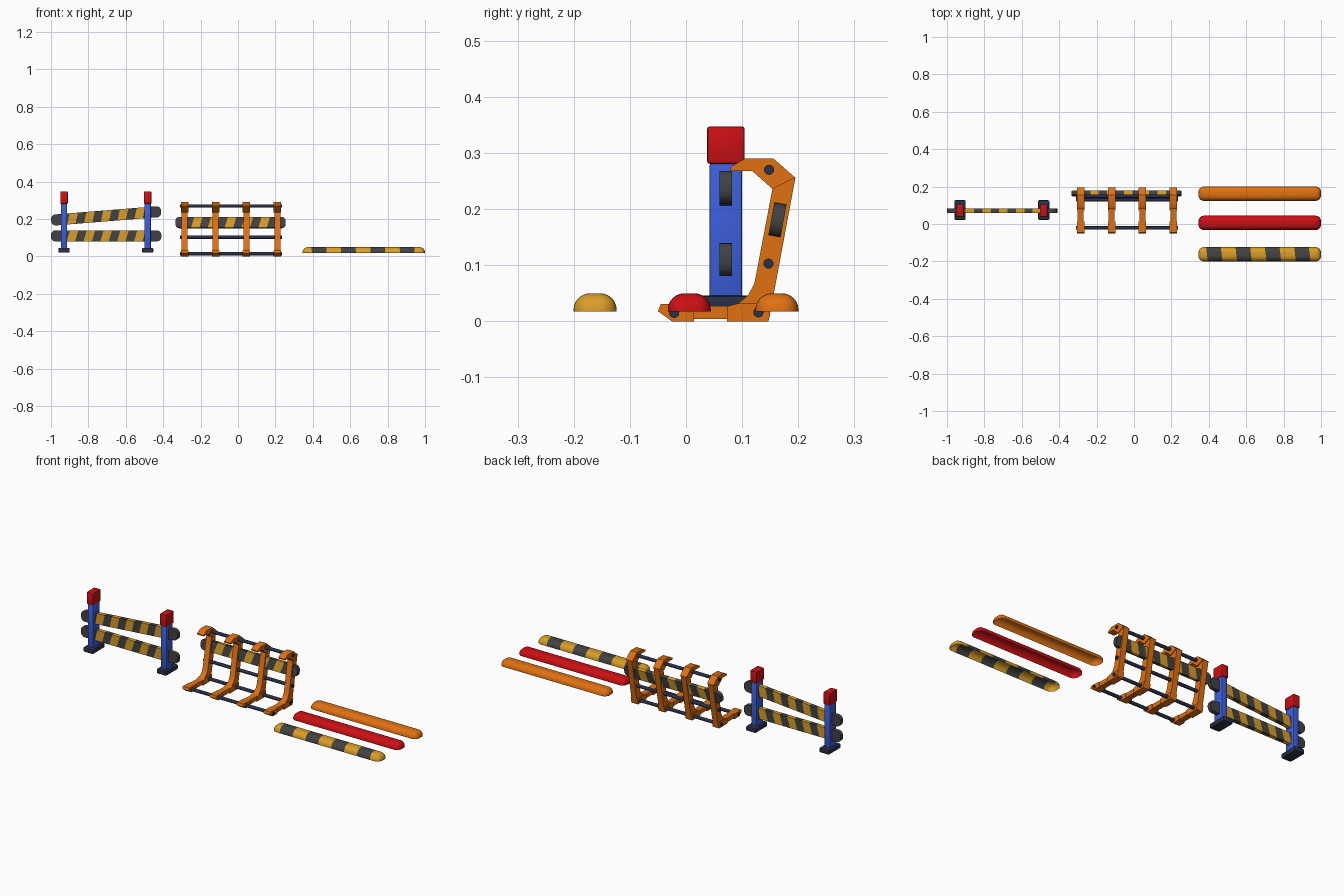
import bpy, bmesh, math
from mathutils import Vector

if "Cube" in bpy.data.objects:
    bpy.data.objects.remove(bpy.data.objects["Cube"])


def material(name, rgb):
    m = bpy.data.materials.new(name)
    m.diffuse_color = (*rgb, 1)
    m.use_nodes = True
    m.node_tree.nodes["Principled BSDF"].inputs["Base Color"].default_value = m.diffuse_color
    return m


ORANGE = material("orange", (0.74, 0.165, 0.006))
RED = material("red", (0.60, 0.005, 0.007))
BLUE = material("blue", (0.045, 0.115, 0.72))
NAVY = material("navy", (0.022, 0.028, 0.065))
YELLOW = material("yellow", (0.70, 0.34, 0.02))
DARK = material("dark grey", (0.055, 0.055, 0.055))


def finish(bm, name, loc, mats, rot=(0, 0, 0), smooth=True):
    bmesh.ops.recalc_face_normals(bm, faces=bm.faces)
    me = bpy.data.meshes.new(name)
    bm.to_mesh(me)
    bm.free()
    for m in mats:
        me.materials.append(m)
    ob = bpy.data.objects.new(name, me)
    ob.location, ob.rotation_euler = loc, rot
    bpy.context.collection.objects.link(ob)
    if smooth:
        bpy.context.view_layer.objects.active = ob
        bpy.ops.object.select_all(action='DESELECT')
        ob.select_set(True)
        bpy.ops.object.shade_smooth_by_angle(angle=math.radians(35))
    return ob


def box_mesh(size):
    bm = bmesh.new()
    bmesh.ops.create_cube(bm, size=1)
    bmesh.ops.scale(bm, vec=size, verts=bm.verts)
    return bm


def bevel(bm, edges, r, seg):
    bmesh.ops.bevel(bm, geom=list(edges), offset=r, segments=seg,
                    profile=0.5, affect='EDGES')


def box(name, loc, size, mat, r=0.004):
    bm = box_mesh(size)
    bevel(bm, bm.edges, r, 2)
    return finish(bm, name, loc, [mat])


def stripes(bm, edges, normal, first):
    """Cut along slanted planes, then colour the bands alternately."""
    n = Vector(normal)
    for e in edges:
        bmesh.ops.bisect_plane(bm, geom=bm.verts[:] + bm.edges[:] + bm.faces[:],
                               plane_co=(e, 0, 0), plane_no=n.normalized())
    for f in bm.faces:
        d = f.calc_center_median().dot(n)
        f.material_index = (first + sum(d > e for e in edges)) % 2


# Striped plank: flat board with rounded ends
def plank(name, loc, rot=(0, 0, 0)):
    bm = box_mesh((0.59, 0.022, 0.059))
    ends = [e for e in bm.edges if abs((e.verts[0].co - e.verts[1].co).y) > 0.01]
    bevel(bm, ends, 0.024, 5)
    stripes(bm, [-0.2025 + 0.045 * i for i in range(10)], (1, 0, -0.3), 1)
    finish(bm, name, loc, [YELLOW, DARK], rot)


# Half-round floor bumper: top half of a rounded bar, open underneath
def bumper(name, y, mats):
    bm = box_mesh((0.655, 0.077, 0.064))
    bevel(bm, bm.edges, 0.0295, 6)
    bmesh.ops.bisect_plane(bm, geom=bm.verts[:] + bm.edges[:] + bm.faces[:],
                           plane_co=(0, 0, 0), plane_no=(0, 0, 1), clear_inner=True)
    if len(mats) > 1:
        stripes(bm, [-0.2825 + 0.0785 * i for i in range(8)], (1, 0.12, 0), 0)
    ob = finish(bm, name, (0.6725, y, 0.018), mats)
    # open shell: make sure the normals point outwards
    if max(ob.data.polygons, key=lambda p: p.center.z).normal.z < 0:
        ob.data.flip_normals()


# Side profile in y-z extruded along x
def profile(name, pts, x, width, mat):
    bm = bmesh.new()
    f = bm.faces.new([bm.verts.new((-width / 2, y, z)) for y, z in pts])
    ext = bmesh.ops.extrude_face_region(bm, geom=[f])
    bmesh.ops.translate(bm, vec=(width, 0, 0),
                        verts=[v for v in ext['geom'] if isinstance(v, bmesh.types.BMVert)])
    finish(bm, name, (x, 0, 0), [mat])


# Barrier: two posts with caps and feet, two planks through them
for x in (-0.93, -0.483):
    box("barrier_foot", (x, 0.0745, 0.033), (0.06, 0.105, 0.026), NAVY, 0.006)
    box("barrier_post", (x, 0.071, 0.162), (0.034, 0.058, 0.24), BLUE)
    box("barrier_cap", (x, 0.071, 0.314), (0.04, 0.067, 0.067), RED, 0.005)
plank("barrier_lower_plank", (-0.705, 0.071, 0.11))
plank("barrier_upper_plank", (-0.705, 0.071, 0.217), (0, math.radians(-4.6), 0))

# Rack: four hooked frames with thicker toe, heel and hook
TOE = [(-0.025, 0), (0.014, 0), (0.014, 0.0285), (-0.029, 0.031),
       (-0.045, 0.031), (-0.05, 0.018)]
HEEL = [(0.073, 0), (0.147, 0), (0.153, 0.032), (0.093, 0.032), (0.073, 0.027)]
HOOK = [(0.195, 0.256), (0.156, 0.29), (0.105, 0.29), (0.079, 0.275),
        (0.08, 0.268), (0.118, 0.268), (0.154, 0.236)]
WEB = ([(-0.022, 0.004), (0.148, 0.004)] + HOOK +
       [(0.122, 0.068), (0.111, 0.047), (0.093, 0.032), (0.073, 0.027),
        (-0.029, 0.03), (-0.044, 0.029), (-0.048, 0.018)])
for x in (-0.285, -0.12, 0.045, 0.21):
    profile("rack_frame", WEB, x, 0.032, ORANGE)
    for part, pts in (("toe", TOE), ("heel", HEEL), ("hook", HOOK)):
        profile("rack_" + part, pts, x, 0.04, ORANGE)

# Rack cross rods
for y, z in ((-0.021, 0.015), (0.129, 0.016), (0.147, 0.103), (0.148, 0.27)):
    bm = bmesh.new()
    bmesh.ops.create_cone(bm, cap_ends=True, segments=16, radius1=0.009,
                          radius2=0.009, depth=0.545)
    finish(bm, "rack_rod", (-0.0375, y, z), [NAVY], (0, math.pi / 2, 0))
plank("rack_plank", (-0.04, 0.163, 0.181), (math.radians(-10.4), 0, 0))

# Three loose bumpers on the ground
bumper("orange_bumper", 0.162, [ORANGE])
bumper("red_bumper", 0.006, [RED])
bumper("striped_bumper", -0.162, [YELLOW, DARK])
